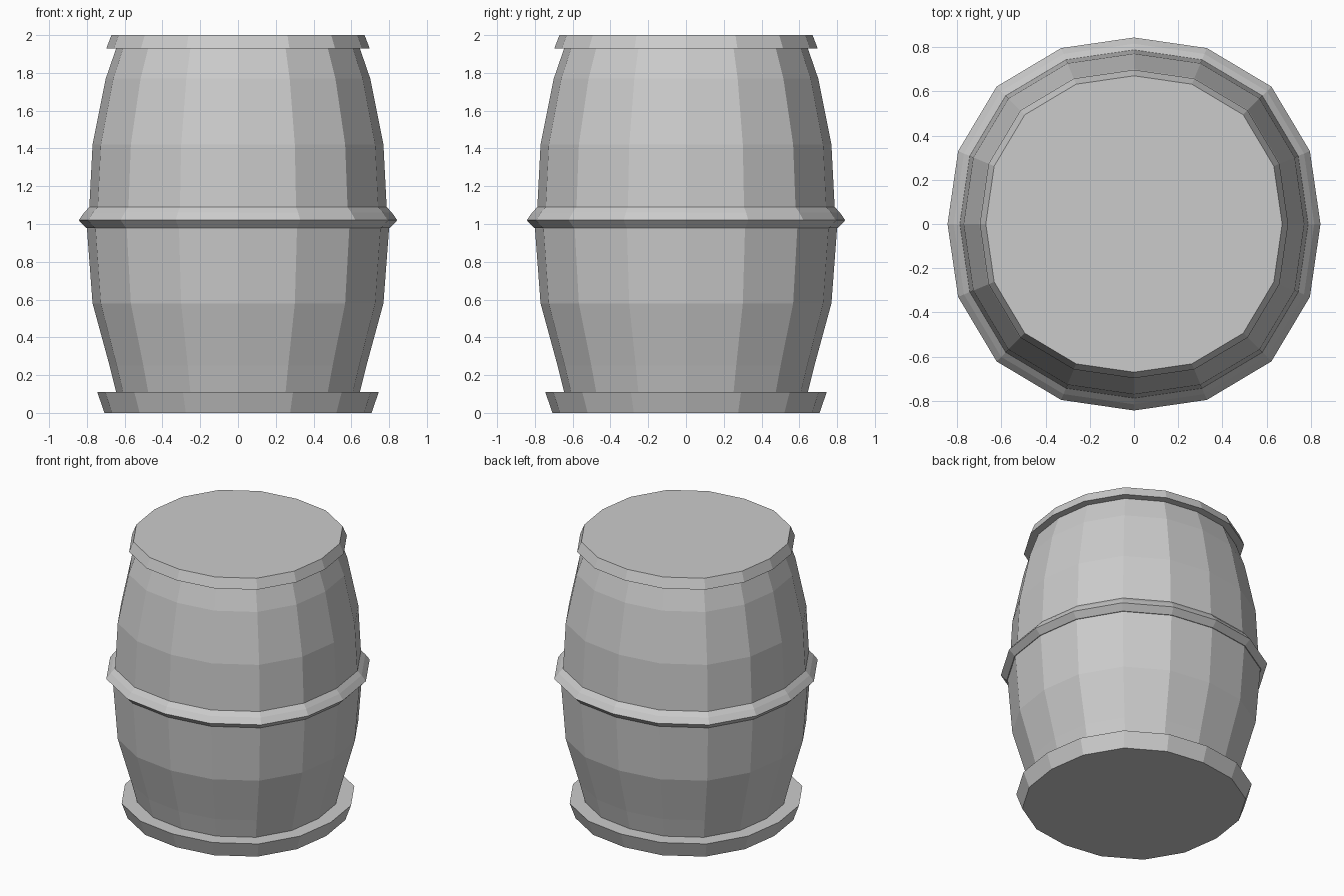
import bpy, bmesh
from math import cos, sin, tau

if "Cube" in bpy.data.objects:
    bpy.data.objects.remove(bpy.data.objects["Cube"])

SIDES = 16


def turned(name, profile, closed):
    """Sweep (radius, z) points around z; closed makes a hoop, otherwise ends are capped."""
    bm = bmesh.new()
    rings = []
    for r, z in profile:
        ring = []
        for i in range(SIDES):
            a = tau * i / SIDES
            # staves bulge slightly towards the diagonals
            k = r * (1 + 0.021 * (1 - cos(4 * a)))
            ring.append(bm.verts.new((k * cos(a), k * sin(a), z)))
        rings.append(ring)
    pairs = list(zip(rings, rings[1:]))
    if closed:
        pairs.append((rings[-1], rings[0]))
    else:
        bm.faces.new(rings[0])
        bm.faces.new(rings[-1])
    for lo, hi in pairs:
        for i in range(SIDES):
            j = (i + 1) % SIDES
            bm.faces.new((lo[i], lo[j], hi[j], hi[i]))
    bmesh.ops.recalc_face_normals(bm, faces=bm.faces)
    mesh = bpy.data.meshes.new(name)
    bm.to_mesh(mesh)
    bm.free()
    obj = bpy.data.objects.new(name, mesh)
    bpy.context.collection.objects.link(obj)
    return obj


# Bulging barrel body
turned("barrel_body", [(0.61, 0.02), (0.645, 0.11), (0.68, 0.25), (0.77, 0.58),
                       (0.80, 0.98), (0.787, 1.09), (0.77, 1.42), (0.70, 1.77),
                       (0.645, 1.93), (0.61, 1.98)], False)

# Base rim and lid rim, each with a flat end
turned("bottom_rim", [(0.707, 0.0), (0.745, 0.11)], False)
turned("top_rim", [(0.697, 1.93), (0.67, 2.0)], False)

# Hoop around the middle
turned("middle_hoop", [(0.77, 0.98), (0.805, 0.98), (0.843, 1.02),
                       (0.815, 1.06), (0.787, 1.09), (0.77, 1.09)], True)
